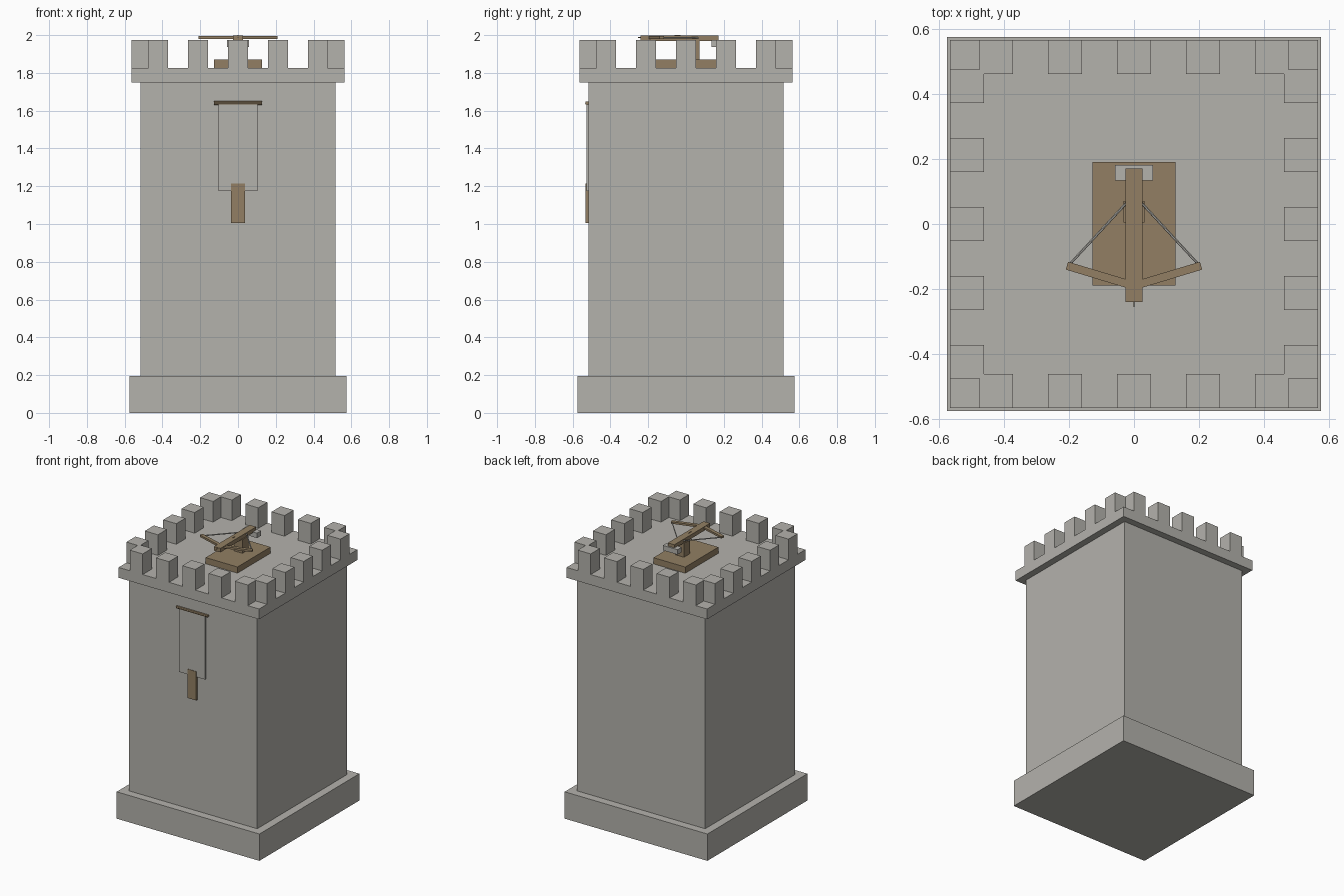
import bpy, bmesh, math
from mathutils import Vector

if "Cube" in bpy.data.objects:
    bpy.data.objects.remove(bpy.data.objects["Cube"])


def material(name, rgb):
    m = bpy.data.materials.new(name)
    m.diffuse_color = (*rgb, 1.0)
    m.use_nodes = True
    m.node_tree.nodes["Principled BSDF"].inputs["Base Color"].default_value = m.diffuse_color
    return m


STONE = material("stone grey", (0.456, 0.445, 0.413))
WOOD = material("wood brown", (0.287, 0.212, 0.125))


def finish(name, bm, mat):
    me = bpy.data.meshes.new(name)
    bm.to_mesh(me)
    bm.free()
    me.materials.append(mat)
    ob = bpy.data.objects.new(name, me)
    bpy.context.collection.objects.link(ob)
    return ob


def box(name, x, y, z, mat):
    """Box from (min, max) pairs on each axis."""
    bm = bmesh.new()
    bmesh.ops.create_cube(bm, size=1)
    for v in bm.verts:
        v.co = [r[0] if c < 0 else r[1] for c, r in zip(v.co, (x, y, z))]
    return finish(name, bm, mat)


def slab(name, half, z, mat):
    return box(name, (-half, half), (-half, half), z, mat)


def bar(name, a, b, width, height, mat):
    """Rectangular bar running between two points."""
    a, b = Vector(a), Vector(b)
    d = b - a
    ob = box(name, (-d.length / 2, d.length / 2), (-width / 2, width / 2),
             (-height / 2, height / 2), mat)
    ob.location = (a + b) / 2
    ob.rotation_euler = (0, 0, math.atan2(d.y, d.x))
    return ob


def rod(name, a, b, radius, sides, mat):
    a, b = Vector(a), Vector(b)
    bm = bmesh.new()
    bmesh.ops.create_cone(bm, cap_ends=True, segments=sides, radius1=radius,
                          radius2=radius, depth=(b - a).length)
    ob = finish(name, bm, mat)
    ob.location = (a + b) / 2
    ob.rotation_mode = 'QUATERNION'
    ob.rotation_quaternion = Vector((0, 0, 1)).rotation_difference(b - a)
    return ob


# Tower body
slab("tower_base", 0.574, (0, 0.195), STONE)
slab("tower_shaft", 0.515, (0.195, 1.75), STONE)
slab("parapet_floor", 0.565, (1.75, 1.825), STONE)

# Five merlons per side, corners left open
MZ = (1.825, 1.975)
for i in range(-2, 3):
    along = (i * 0.2115 - 0.052, i * 0.2115 + 0.052)
    for side in (-1, 1):
        edge = tuple(sorted((side * 0.46, side * 0.565)))
        box("merlon_front_back", along, edge, MZ, STONE)
        box("merlon_left_right", edge, along, MZ, STONE)

# Hanging banner on the front wall
box("banner_cloth", (-0.104, 0.104), (-0.528, -0.514), (1.175, 1.64), STONE)
box("banner_strip", (-0.036, 0.036), (-0.531, -0.514), (1.005, 1.215), WOOD)
rod("banner_pole", (-0.126, -0.524, 1.64), (0.126, -0.524, 1.64), 0.01, 8, WOOD)

# Ballista stand
box("ballista_platform", (-0.128, 0.128), (-0.189, 0.191), (1.825, 1.87), WOOD)
box("ballista_post", (-0.033, 0.033), (0.004, 0.071), (1.87, 1.97), WOOD)
box("ballista_stock", (-0.026, 0.026), (-0.24, 0.171), (1.968, 1.997), WOOD)
box("counterweight", (-0.059, 0.059), (0.134, 0.181), (1.938, 1.974), STONE)

# Bow arms and strings
for s in (-1, 1):
    bar("bow_arm", (0, -0.19, 1.987), (s * 0.206, -0.128, 1.987), 0.025, 0.014, WOOD)
    rod("bow_string", (s * 0.198, -0.124, 1.985), (s * 0.022, 0.066, 1.985),
        0.004, 6, STONE)

# Loaded bolt
rod("bolt_shaft", (0, -0.255, 1.988), (0, -0.03, 1.988), 0.002, 6, WOOD)
box("bolt_fletching", (-0.0015, 0.0015), (-0.06, -0.03), (1.985, 2.0), WOOD)
